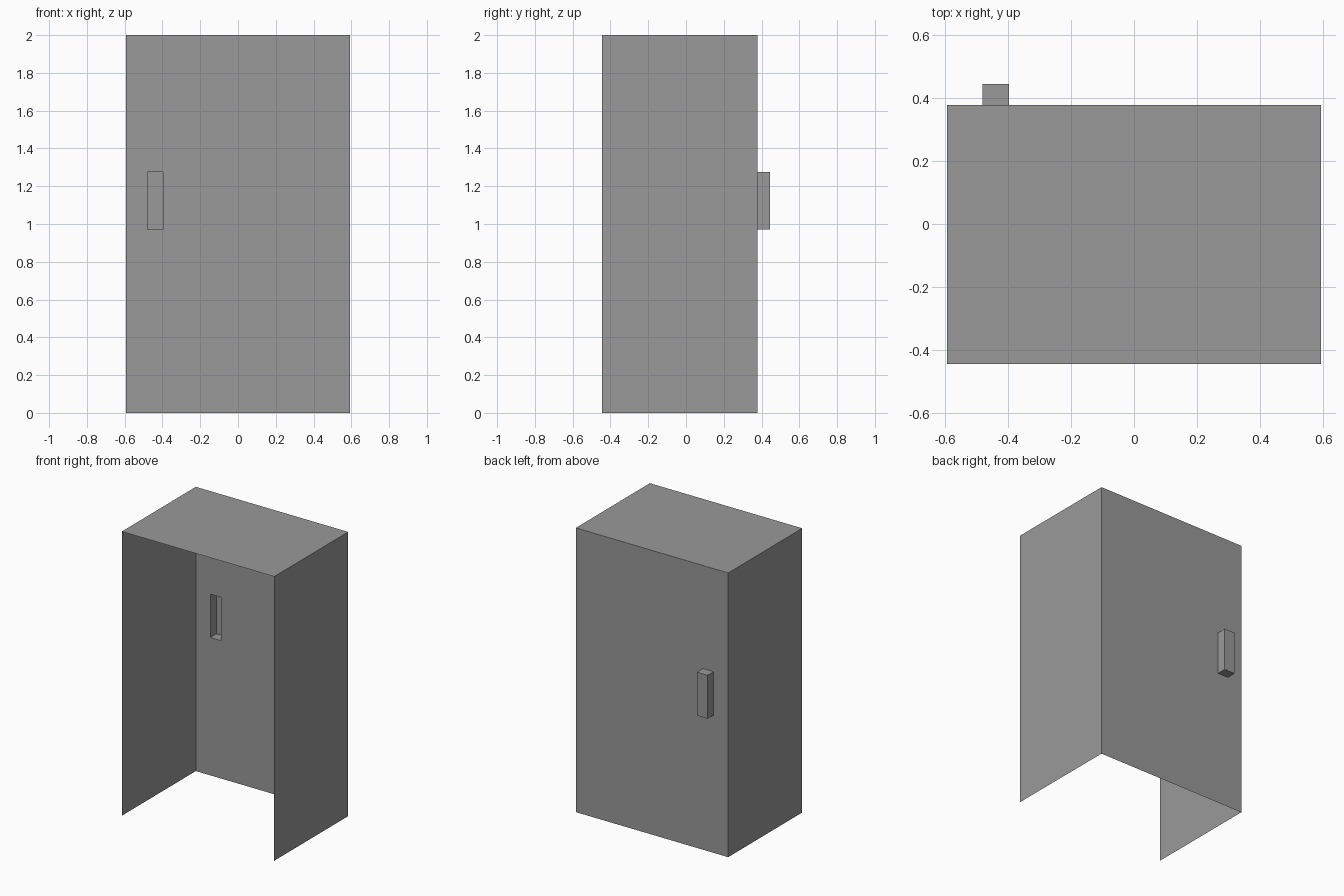
import bpy
import bmesh
from mathutils import Vector

cube = bpy.data.objects.get("Cube")
if cube:
    bpy.data.objects.remove(cube, do_unlink=True)

# Main dimensions
HALF_W, FRONT, BACK, HEIGHT = 0.593, -0.445, 0.378, 2.0
GRIP_X, GRIP_Z, GRIP_DEPTH = (-0.48, -0.396), (0.97, 1.275), 0.067

grey = bpy.data.materials.new("plain_grey")
grey.use_nodes = True
grey.diffuse_color = (0.32, 0.32, 0.32, 1)
grey.node_tree.nodes["Principled BSDF"].inputs["Base Color"].default_value = grey.diffuse_color


def finish(bm, name):
    mesh = bpy.data.meshes.new(name)
    bm.to_mesh(mesh)
    bm.free()
    mesh.materials.append(grey)
    bpy.context.collection.objects.link(bpy.data.objects.new(name, mesh))


def open_box(name, xs, ys, zs, is_open):
    """Thin-walled box without the faces whose normal is_open accepts."""
    bm = bmesh.new()
    bmesh.ops.create_cube(bm, size=1)
    low, high = (Vector(v) for v in zip(xs, ys, zs))
    bmesh.ops.scale(bm, vec=high - low, verts=bm.verts)
    bmesh.ops.translate(bm, vec=(low + high) / 2, verts=bm.verts)
    bm.normal_update()
    bmesh.ops.delete(bm, geom=[f for f in bm.faces if is_open(f.normal)], context="FACES")
    return bm


# Cabinet shell: two sides and a roof, open at the front, back and bottom
finish(open_box("cabinet_shell", (-HALF_W, HALF_W), (FRONT, BACK), (0, HEIGHT),
                lambda n: abs(n.y) > 0.5 or n.z < -0.5), "cabinet_shell")

# Door panel closing the back, with an opening behind the handle
door = open_box("door", (-HALF_W, HALF_W), (FRONT, BACK), (0, HEIGHT), lambda n: n.y < 0.5)
cuts = [((x, 0, 0), (1, 0, 0)) for x in GRIP_X] + [((0, 0, z), (0, 0, 1)) for z in GRIP_Z]
for point, normal in cuts:
    bmesh.ops.bisect_plane(door, geom=door.verts[:] + door.edges[:] + door.faces[:],
                           plane_co=point, plane_no=normal)


def in_grip(face):
    c = face.calc_center_median()
    return GRIP_X[0] < c.x < GRIP_X[1] and GRIP_Z[0] < c.z < GRIP_Z[1]


bmesh.ops.delete(door, geom=[f for f in door.faces if in_grip(f)], context="FACES")
outer = [f for f in door.faces]
bmesh.ops.dissolve_limit(door, angle_limit=0.01, verts=door.verts[:], edges=door.edges[:])
finish(door, "door_panel")

# Hollow handle, open towards the inside
finish(open_box("handle", GRIP_X, (BACK, BACK + GRIP_DEPTH), GRIP_Z,
                lambda n: n.y < -0.5), "door_handle")
